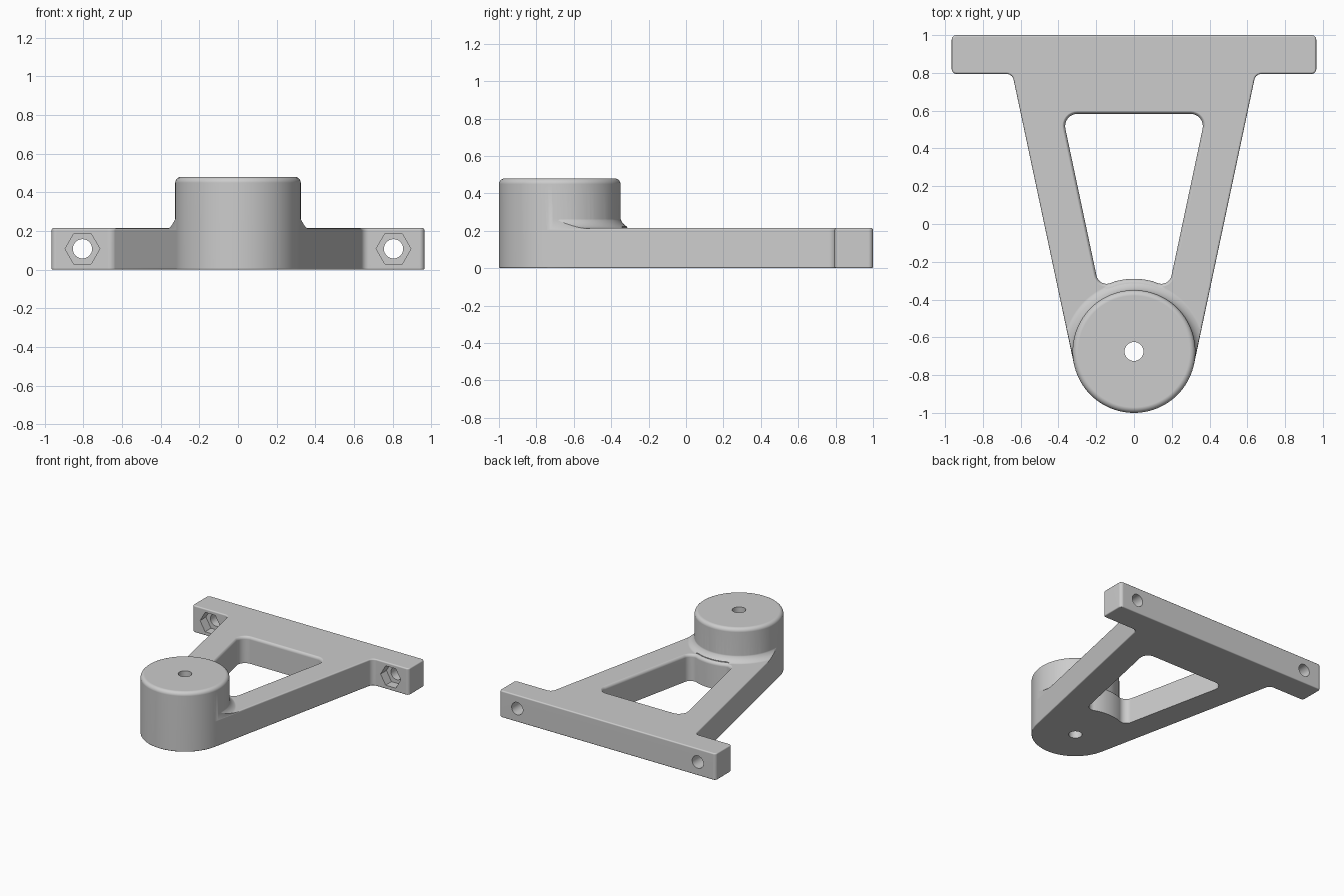
import bpy, bmesh
from math import sin, cos, pi, radians, sqrt
from mathutils import Vector, Matrix

if "Cube" in bpy.data.objects:
    bpy.data.objects.remove(bpy.data.objects["Cube"])

SHADE = (0.604, 0.604, 0.604, 1)
grey = bpy.data.materials.new("satin grey")
grey.use_nodes = True
grey.diffuse_color = SHADE
grey.node_tree.nodes["Principled BSDF"].inputs["Base Color"].default_value = SHADE

BOSS_Y, BOSS_R, PLATE_H, BOSS_H = -0.675, 0.325, 0.215, 0.48


def mirrored(half):
    """Close a right-hand half outline with its mirror image."""
    return half + [(-x, y, r) for x, y, r in reversed(half)]


def rounded(points, steps=8):
    """Outline with an arc of the given radius at each (x, y, r) corner."""
    out = []
    for i, (x, y, r) in enumerate(points):
        p = Vector((x, y, 0))
        if r == 0:
            out.append(p)
            continue
        q, s = points[i - 1], points[(i + 1) % len(points)]
        u = (Vector((q[0], q[1], 0)) - p).normalized()
        v = (Vector((s[0], s[1], 0)) - p).normalized()
        half = u.angle(v) / 2
        centre = p + (u + v).normalized() * r / sin(half)
        reach = r * cos(half) / sin(half)
        a, b = (p + u * reach - centre).normalized(), (p + v * reach - centre).normalized()
        out += [centre + a.slerp(b, k / steps) * r for k in range(steps + 1)]
    return out


def circle(x, y, r, n=96):
    return [Vector((x + r * cos(2 * pi * k / n), y + r * sin(2 * pi * k / n), 0)) for k in range(n)]


def offset(loop, d):
    out = []
    for i, p in enumerate(loop):
        e, f = (p - loop[i - 1]).normalized(), (loop[(i + 1) % len(loop)] - p).normalized()
        m, n = Vector((e.y, -e.x, 0)), Vector((f.y, -f.x, 0))
        out.append(p + (m + n) * d / (1 + m.dot(n)))
    return out


def loft(name, loop, rings, matrix=Matrix()):
    """Solid through offset copies of a loop at (height, offset) rings."""
    bm = bmesh.new()
    rows = [[bm.verts.new(p + Vector((0, 0, z))) for p in offset(loop, d)] for z, d in rings]
    n = len(loop)
    for low, high in zip(rows, rows[1:]):
        for k in range(n):
            j = (k + 1) % n
            bm.faces.new((low[k], low[j], high[j], high[k]))
    bm.faces.new(rows[0][::-1])
    bm.faces.new(rows[-1])
    bm.transform(matrix)
    bmesh.ops.recalc_face_normals(bm, faces=bm.faces)
    mesh = bpy.data.meshes.new(name)
    bm.to_mesh(mesh)
    bm.free()
    mesh.materials.append(grey)
    obj = bpy.data.objects.new(name, mesh)
    bpy.context.collection.objects.link(obj)
    return obj


def quarter(steps):
    return [k / steps * pi / 2 for k in range(steps + 1)]


def soft_rings(height, bottom, top, steps=5):
    """Rings for a wall with rounded bottom and top rims."""
    return ([(bottom * (1 - cos(t)), bottom * (sin(t) - 1)) for t in quarter(steps)] +
            [(height - top * (1 - sin(t)), top * (cos(t) - 1)) for t in quarter(steps)])


def combine(target, tool, operation):
    mod = target.modifiers.new(operation, 'BOOLEAN')
    mod.operation, mod.object, mod.solver = operation, tool, 'MANIFOLD'
    bpy.context.view_layer.objects.active = target
    bpy.ops.object.modifier_apply(modifier=mod.name)
    bpy.data.objects.remove(tool)


# Plate: crossbar and tapering arms, tangent to the boss
tangent = radians(-12)
tip = [(0.322 * cos(a), BOSS_Y + 0.322 * sin(a), 0)
       for a in (radians(-87 + 6 * k) for k in range(12))]
half = tip + [(BOSS_R * cos(tangent), BOSS_Y + BOSS_R * sin(tangent), 0),
              (0.644, 0.795, 0.04), (0.965, 0.795, 0.025), (0.965, 1, 0.025)]
outline = rounded(mirrored(half))
bracket = loft("mounting_bracket", outline, soft_rings(PLATE_H, 0.008, 0.01, 4))

# Bolt holes and hexagonal nut pockets through the crossbar
for side in (-1, 1):
    place = Matrix.Translation((side * 0.805, 0, 0.108)) @ Matrix.Rotation(-pi / 2, 4, 'X')
    combine(bracket, loft("nut_pocket", circle(0, 0, 0.09, 6), [(0.7, 0), (0.87, 0)], place), 'DIFFERENCE')
    combine(bracket, loft("bolt_hole", circle(0, 0, 0.05, 32), [(0.7, 0), (1.1, 0)], place), 'DIFFERENCE')

# Blend ring around the boss, sunk slightly into the plate and trimmed to the arms
BLEND = 0.08
blend = [(0.15, 0)] + [(PLATE_H - 0.004 + BLEND * (1 - cos(t)), -BLEND * sin(t)) for t in quarter(10)]
fillet = loft("boss_fillet", circle(0, BOSS_Y, 0.4), blend)
combine(fillet, loft("trim", outline, [(0.1, -0.0015), (0.4, -0.0015)]), 'INTERSECT')
combine(bracket, fillet, 'UNION')

# Window between the arms, with a softened upper rim
floor = [(x, BOSS_Y + sqrt(0.385 ** 2 - x * x), 0) for x in (0, 0.03, 0.06, 0.1)]
floor_half = floor[1:] + [(0.185, -0.337, 0.055), (0.38, 0.583, 0.065)]
window = rounded(mirrored(floor_half) + floor[:1])
RIM = 0.025
rim = [(PLATE_H + 0.002 - RIM * (1 - sin(t)), RIM * (1 - cos(t))) for t in quarter(5)]
combine(bracket, loft("window_cutter", window, [(-0.1, 0)] + rim + [(0.35, RIM)]), 'DIFFERENCE')

# Round boss with its bore
boss = loft("boss", circle(0, BOSS_Y, BOSS_R), soft_rings(BOSS_H, 0.008, 0.03))
combine(bracket, boss, 'UNION')
combine(bracket, loft("bore", circle(0, BOSS_Y, 0.05, 32), [(-0.1, 0), (0.6, 0)]), 'DIFFERENCE')

# Smooth curved walls, keeping flat faces flat
bpy.ops.object.select_all(action='DESELECT')
bracket.select_set(True)
bpy.context.view_layer.objects.active = bracket
bpy.ops.object.shade_smooth_by_angle(angle=radians(35))
bracket.modifiers.new("flat_faces", 'WEIGHTED_NORMAL').keep_sharp = True
